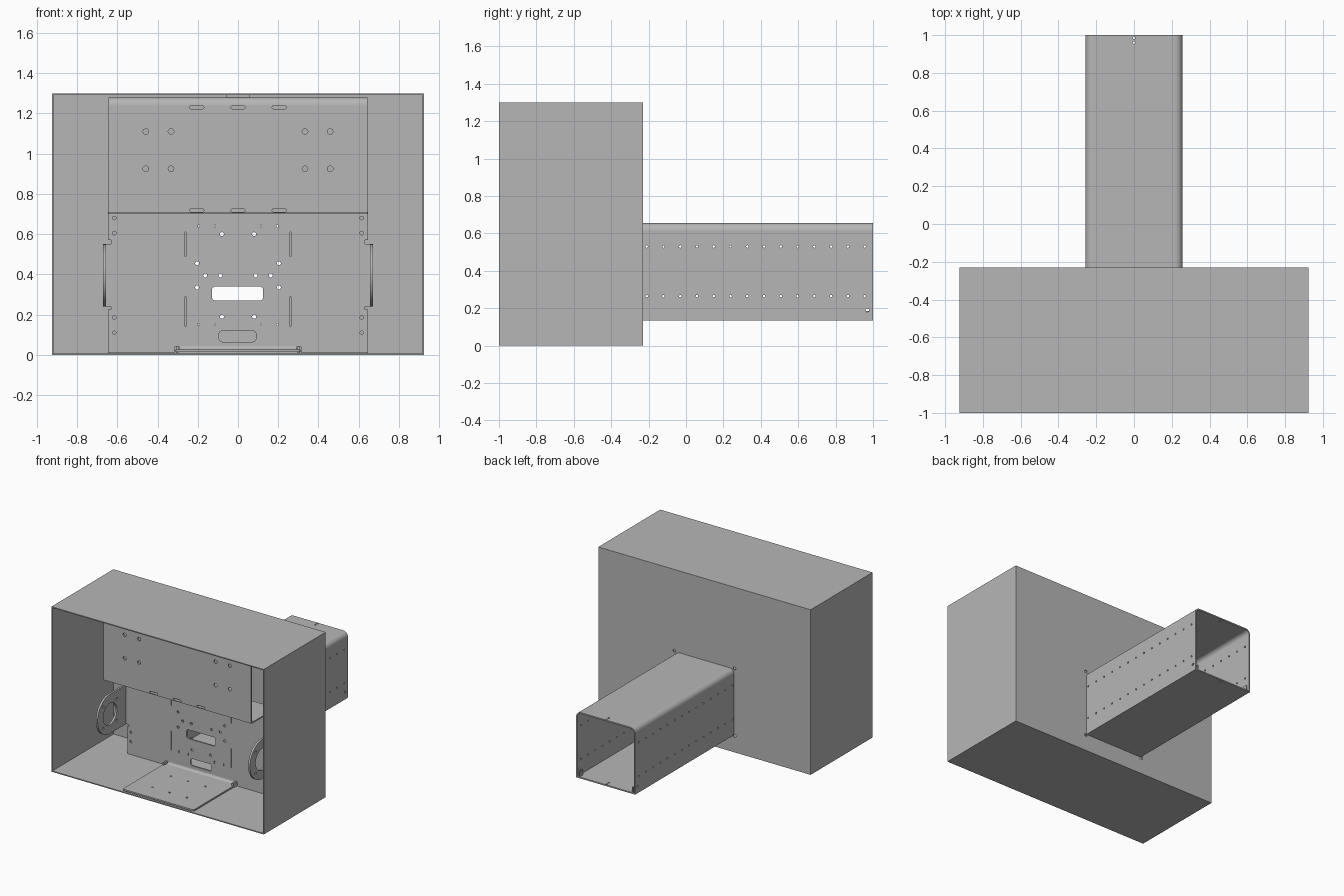
import bpy, bmesh
from math import sin, cos, pi, radians
from mathutils import Matrix

cube = bpy.data.objects.get("Cube")
if cube:
    bpy.data.objects.remove(cube, do_unlink=True)

steel = bpy.data.materials.new("grey sheet steel")
steel.use_nodes = True
grey = (0.47, 0.47, 0.47, 1)
steel.diffuse_color = grey
steel.node_tree.nodes["Principled BSDF"].inputs["Base Color"].default_value = grey

# Sheet planes: columns give the direction of u, v and the thickness
PLANES = {
    "XY": Matrix(((1, 0, 0), (0, 1, 0), (0, 0, 1))),
    "XZ": Matrix(((1, 0, 0), (0, 0, -1), (0, 1, 0))),
    "YZ": Matrix(((0, 0, 1), (1, 0, 0), (0, 1, 0))),
}


def arc(cx, cy, r, a0, a1, n=8):
    steps = [radians(a0 + (a1 - a0) * i / n) for i in range(n + 1)]
    return [(cx + r * cos(a), cy + r * sin(a)) for a in steps]


def circle(cx, cy, r, n=16):
    return arc(cx, cy, r, 0, 360, n)[:-1]


def rect(x0, y0, x1, y1):
    return [(x0, y0), (x1, y0), (x1, y1), (x0, y1)]


def rounded(x0, y0, x1, y1, r):
    return (arc(x1 - r, y1 - r, r, 0, 90, 5) + arc(x0 + r, y1 - r, r, 90, 180, 5)
            + arc(x0 + r, y0 + r, r, 180, 270, 5) + arc(x1 - r, y0 + r, r, 270, 360, 5))


def bend(cx, cy, r, a0, t):
    """Quarter ring section of folded sheet."""
    return arc(cx, cy, r, a0, a0 + 90) + arc(cx, cy, r - t, a0 + 90, a0)


def sheet(name, plane, at, thick, outline, holes=()):
    """Flat sheet with holes, centred at a position along its normal."""
    curve = bpy.data.curves.new(name, "CURVE")
    curve.dimensions = "2D"
    curve.fill_mode = "BOTH"
    curve.extrude = thick / 2
    for loop in [outline, *holes]:
        spline = curve.splines.new("POLY")
        spline.points.add(len(loop) - 1)
        for point, (u, v) in zip(spline.points, loop):
            point.co = (u, v, 0, 1)
        spline.use_cyclic_u = True
    source = bpy.data.objects.new(name, curve)
    bpy.context.collection.objects.link(source)
    bpy.context.view_layer.update()
    graph = bpy.context.evaluated_depsgraph_get()
    mesh = bpy.data.meshes.new_from_object(source.evaluated_get(graph))
    bpy.data.objects.remove(source, do_unlink=True)
    rot = PLANES[plane]
    axis = {"XY": 2, "XZ": 1, "YZ": 0}[plane]
    mesh.transform(rot.to_4x4())
    bm = bmesh.new()
    bm.from_mesh(mesh)
    bmesh.ops.remove_doubles(bm, verts=bm.verts, dist=0.00005)
    bmesh.ops.recalc_face_normals(bm, faces=bm.faces)
    for v in bm.verts:
        v.co[axis] += at
    bm.to_mesh(mesh)
    bm.free()
    mesh.materials.clear()
    mesh.materials.append(steel)
    obj = bpy.data.objects.new(name, mesh)
    bpy.context.collection.objects.link(obj)
    bpy.ops.object.select_all(action="DESELECT")
    obj.select_set(True)
    bpy.context.view_layer.objects.active = obj
    bpy.ops.object.shade_smooth_by_angle(angle=radians(30))
    return obj


W, H, FRONT, BACK, T = 0.925, 1.3, -1.0, -0.23, 0.008   # housing
TW, TB, TT, TR, TH = 0.257, 0.135, 0.655, 0.04, 0.01    # tube
PLATE_Y, PANEL_Y = -0.45, -0.75
SIDES = (("left", 1), ("right", -1))

# Housing: open-fronted box
for side, s in SIDES:
    sheet(f"housing_{side}_wall", "YZ", s * (W - T / 2), T, rect(FRONT, 0, BACK, H))
for name, z in (("floor", T / 2), ("roof", H - T / 2)):
    sheet(f"housing_{name}", "XY", z, T, rect(T - W, FRONT, W - T, BACK))
reliefs = [circle(s * (TW + 0.005), z, 0.012, 10) for s in (1, -1) for z in (TB - 0.005, TT + 0.005)]
opening = rounded(TH - TW, TB + TH, TW - TH, TT - TH, TR - TH)
sheet("housing_back", "XZ", BACK - T / 2, T, rect(T - W, T, W - T, H - T), [opening] + reliefs)

# Square tube arm with perforated sides and rounded upper corners
length, middle = 1 - PLATE_Y, (1 + PLATE_Y) / 2
perforations = [circle(-0.21 + 0.0896 * i, z, 0.007, 8) for i in range(14) for z in (0.265, 0.53)]
perforations.append(circle(0.97, 0.19, 0.01, 10))
for side, s in SIDES:
    sheet(f"tube_{side}_wall", "YZ", s * (TW - TH / 2), TH,
          rect(PLATE_Y, TB, 1, TT - TR), perforations)
    sheet(f"tube_{side}_corner", "XZ", middle, length,
          bend(s * (TW - TR), TT - TR, TR, 0 if s > 0 else 90, TH))
    sheet(f"tube_{side}_end_clip", "YZ", s * (TW - 0.026), 0.008,
          rect(0.955, TB + TH, 0.995, TB + 0.05))
pins = [circle(0, y, 0.007, 8) for y in (0.96, 0.985)]
sheet("tube_top", "XY", TT - TH / 2, TH, rect(TR - TW, PLATE_Y, TW - TR, 1), pins)
sheet("tube_bottom", "XY", TB + TH / 2, TH, rect(TH - TW, PLATE_Y, TW - TH, 1), pins)

# Mounting plate: outline with notched ears at the ring brackets
half = [(0.645, 0.04), (0.645, 0.225), (0.63, 0.225), (0.63, 0.24), (0.67, 0.24),
        (0.67, 0.55), (0.63, 0.55), (0.63, 0.57), (0.645, 0.57), (0.645, 0.71)]
outline = half + [(-x, z) for x, z in reversed(half)]
holes = [rounded(-0.13, 0.27, 0.125, 0.34, 0.018), rounded(-0.095, 0.065, 0.09, 0.12, 0.018)]
for s in (1, -1):
    for x, z in ((0.08, 0.6), (0.08, 0.19), (0.203, 0.455), (0.203, 0.335),
                 (0.163, 0.395), (0.088, 0.395)):
        holes.append(circle(s * x, z, 0.01, 12))
    holes += [circle(s * 0.615, z, 0.009, 12) for z in (0.11, 0.185, 0.605, 0.68)]
    for z0, z1 in ((0.49, 0.61), (0.14, 0.29)):
        holes.append(rect(s * 0.261 - 0.003, z0, s * 0.261 + 0.003, z1))
    for x in (0.115, 0.195):
        for z in (0.135, 0.632):
            holes.append(rect(s * x - 0.003, z, s * x + 0.003, z + 0.02))
sheet("mounting_plate", "XZ", PLATE_Y, 0.012, outline, holes)
for side, s in SIDES:
    sheet(f"mounting_plate_{side}_foot", "XZ", PLATE_Y, 0.012,
          rect(s * 0.48 - 0.165, 0.01, s * 0.48 + 0.165, 0.04))

# Folded tray at the foot of the mounting plate
tray_holes = [circle(x, y, 0.008, 8) for x in (-0.15, 0, 0.15) for y in (-0.85, -0.62)]
sheet("tray", "XY", 0.021, 0.012, rounded(-0.31, -0.995, 0.31, PLATE_Y - 0.024, 0.015), tray_holes)
sheet("tray_bend", "YZ", 0, 0.58, bend(PLATE_Y - 0.024, 0.045, 0.03, 270, 0.012))
for side, s in SIDES:
    sheet(f"tray_{side}_stop", "YZ", s * 0.302, 0.014, rect(-0.5, 0.01, PLATE_Y, 0.045))

# Ring brackets folded forward from the plate
cy, cz, r = -0.655, 0.395, 0.155
ring_outline = arc(cy, cz, r, 90, 270, 28) + [(PLATE_Y, cz - r), (PLATE_Y, cz + r)]
ring_holes = [circle(cy, cz, 0.085, 32)]
ring_holes += [circle(cy + 0.12 * cos(a), cz + 0.12 * sin(a), 0.01, 10)
               for a in (pi / 4 + i * pi / 2 for i in range(4))]
for side, s in SIDES:
    sheet(f"{side}_ring_bracket", "YZ", s * 0.664, 0.016, ring_outline, ring_holes)

# Upper panel with folded shelf and top flange
panel_holes = [circle(s * x, z, 0.014) for s in (1, -1) for x in (0.333, 0.458) for z in (0.925, 1.11)]
panel_holes += [rounded(x - 0.035, z - 0.007, x + 0.035, z + 0.007, 0.006)
                for x in (-0.205, 0, 0.205) for z in (0.718, 1.23)]
sheet("upper_panel", "XZ", PANEL_Y, 0.012, rect(-0.643, 0.705, 0.643, 1.24), panel_holes)
sheet("upper_panel_bend", "YZ", 0, 1.286, bend(PANEL_Y + 0.034, 1.24, 0.04, 90, 0.012))
sheet("upper_panel_flange", "XY", 1.274, 0.012, rect(-0.643, PANEL_Y + 0.034, 0.643, PLATE_Y))
sheet("upper_panel_shelf", "XY", 0.705, 0.01, rect(-0.643, PANEL_Y + 0.006, 0.643, PLATE_Y))
sheet("upper_panel_catch", "XZ", PANEL_Y + 0.04, 0.02, rect(-0.06, 1.276, 0.06, 1.292))
